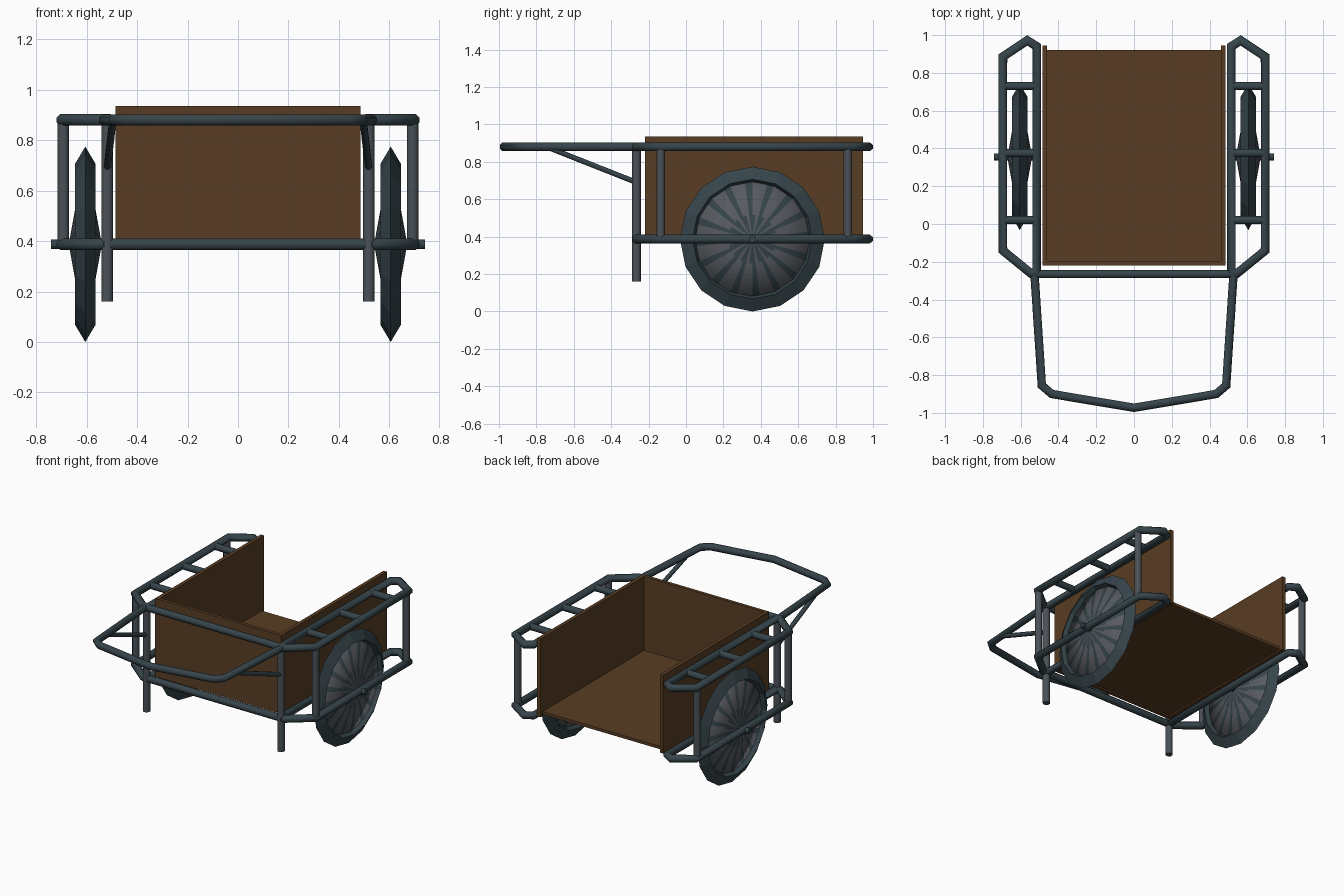
import bpy, bmesh, math
from mathutils import Vector

if "Cube" in bpy.data.objects:
    bpy.data.objects.remove(bpy.data.objects["Cube"])


def material(name, rgb):
    m = bpy.data.materials.new(name)
    m.diffuse_color = (*rgb, 1)
    m.use_nodes = True
    m.node_tree.nodes["Principled BSDF"].inputs["Base Color"].default_value = m.diffuse_color
    return m


SLATE = material("dark slate metal", (0.036, 0.058, 0.068))
STEEL = material("grey steel", (0.068, 0.082, 0.095))
SPOKE = material("pale spoke grey", (0.095, 0.103, 0.118))
WOOD = material("brown wood", (0.100, 0.047, 0.017))

TOP, LOW = 0.88, 0.387      # heights of the two frame levels
WY, WZ, WX = 0.355, 0.387, 0.605   # wheel centre


def mesh_object(name, bm, mats):
    bmesh.ops.recalc_face_normals(bm, faces=bm.faces)
    me = bpy.data.meshes.new(name)
    bm.to_mesh(me)
    bm.free()
    for m in mats:
        me.materials.append(m)
    ob = bpy.data.objects.new(name, me)
    bpy.context.collection.objects.link(ob)
    return ob


def tube(name, pts, r, mat, closed=False, sides=8):
    """Sweep a polygon along a path with mitred corners."""
    pts = [Vector(p) for p in pts]
    n = len(pts)
    bm = bmesh.new()
    rings = []
    for i, p in enumerate(pts):
        a = (p - pts[i - 1]).normalized() if closed or i > 0 else None
        b = (pts[(i + 1) % n] - p).normalized() if closed or i < n - 1 else None
        a, b = a or b, b or a
        t = (a + b).normalized()
        up = Vector((0, 0, 1)) if abs(t.z) < 0.9 else Vector((0, 1, 0))
        side = t.cross(up).normalized()
        up = side.cross(t)
        stretch = min(1 / max(t.dot(a), 0.5), 1.4)
        rings.append([bm.verts.new(p + side * math.cos(q) * r * stretch + up * math.sin(q) * r)
                      for q in (math.tau * (k + 0.5) / sides for k in range(sides))])
    for i in range(n if closed else n - 1):
        u, v = rings[i], rings[(i + 1) % n]
        for k in range(sides):
            j = (k + 1) % sides
            bm.faces.new((u[k], u[j], v[j], v[k]))
    if not closed:
        bm.faces.new(rings[0])
        bm.faces.new(rings[-1])
    for f in bm.faces:
        f.smooth = len(f.verts) == 4
    return mesh_object(name, bm, [mat])


def board(name, lo, hi):
    bm = bmesh.new()
    bmesh.ops.create_cube(bm, size=1)
    for v in bm.verts:
        v.co = [(l + h) / 2 + c * (h - l) for l, h, c in zip(lo, hi, v.co)]
    return mesh_object(name, bm, [WOOD])


def lathe(name, profile, cx, sides, mats, rule, closed):
    """Revolve (radius, x offset) points around the wheel axis."""
    bm = bmesh.new()
    rings = [[bm.verts.new((cx + x, WY + r * math.sin(math.tau * k / sides),
                            WZ - r * math.cos(math.tau * k / sides)))
              for k in range(sides)] for r, x in profile]
    n = len(rings)
    for i in range(n if closed else n - 1):
        u, v = rings[i], rings[(i + 1) % n]
        for k in range(sides):
            j = (k + 1) % sides
            f = bm.faces.new((u[k], u[j], v[j], v[k]))
            f.material_index = rule(i, k)
            f.smooth = not closed
    if not closed:
        bm.faces.new(rings[0])
        bm.faces.new(rings[-1])
    return mesh_object(name, bm, mats)


# wooden box, open at the back
board("floor", (-0.485, -0.22, 0.40), (0.485, 0.92, 0.42))
board("front_wall", (-0.485, -0.22, 0.39), (0.485, -0.197, 0.935))
for s, side in ((-1, "left"), (1, "right")):
    xs = sorted((s * 0.46, s * 0.485))
    board(side + "_wall", (xs[0], -0.22, 0.39), (xs[1], 0.945, 0.935))

    # side frame loops around the wheel
    loop = [(0.515, -0.255), (0.515, 0.94), (0.565, 0.972), (0.695, 0.885),
            (0.695, -0.14), (0.545, -0.262)]
    for z, level in ((TOP, "upper"), (LOW, "lower")):
        tube(f"{side}_{level}_rail", [(s * x, y, z) for x, y in loop], 0.025, SLATE, True)

    # rungs between upper rails
    for i, y in enumerate((0.02, 0.375, 0.73)):
        tube(f"{side}_rung_{i + 1}", [(s * 0.515, y, TOP), (s * 0.695, y, TOP)], 0.023, SLATE)

    # upright posts and standing leg
    for y, end in ((-0.135, "front"), (0.865, "back")):
        tube(f"{side}_{end}_post", [(s * 0.692, y, LOW), (s * 0.692, y, TOP)], 0.024, STEEL)
    tube(side + "_leg", [(s * 0.518, -0.265, 0.16), (s * 0.518, -0.265, TOP)], 0.025, STEEL)

    # handle brace
    tube(side + "_handle_brace", [(s * 0.497, -0.72, 0.87), (s * 0.518, -0.265, 0.69)],
         0.015, SLATE)

    # wheel: tyre, spoked cone disc and axle
    lathe(side + "_tyre", [(0.387, 0), (0.32, 0.04), (0.30, 0), (0.32, -0.04)],
          s * WX, 16, [SLATE], lambda i, k: 0, True)
    lathe(side + "_spoked_disc",
          [(0.02, 0.062), (0.13, 0.042), (0.31, 0.011),
           (0.31, -0.011), (0.13, -0.042), (0.02, -0.062)],
          s * WX, 48, [SLATE, SPOKE],
          lambda i, k: int((i in (1, 3) and k % 3 > 0) or (i in (0, 4) and k % 3 == 1)), False)
    tube(side + "_axle", [(s * 0.50, WY, WZ), (s * 0.74, WY, WZ)], 0.02, SLATE)

# front cross bars
for z, level in ((TOP, "upper"), (LOW, "lower")):
    tube(level + "_cross_bar", [(-0.53, -0.265, z), (0.53, -0.265, z)], 0.024, SLATE)

# pull handle
half = [(0.527, -0.265), (0.488, -0.855), (0.435, -0.90)]
path = half + [(0, -0.973)] + [(-x, y) for x, y in reversed(half)]
tube("pull_handle", [(x, y, TOP) for x, y in path], 0.024, SLATE)
